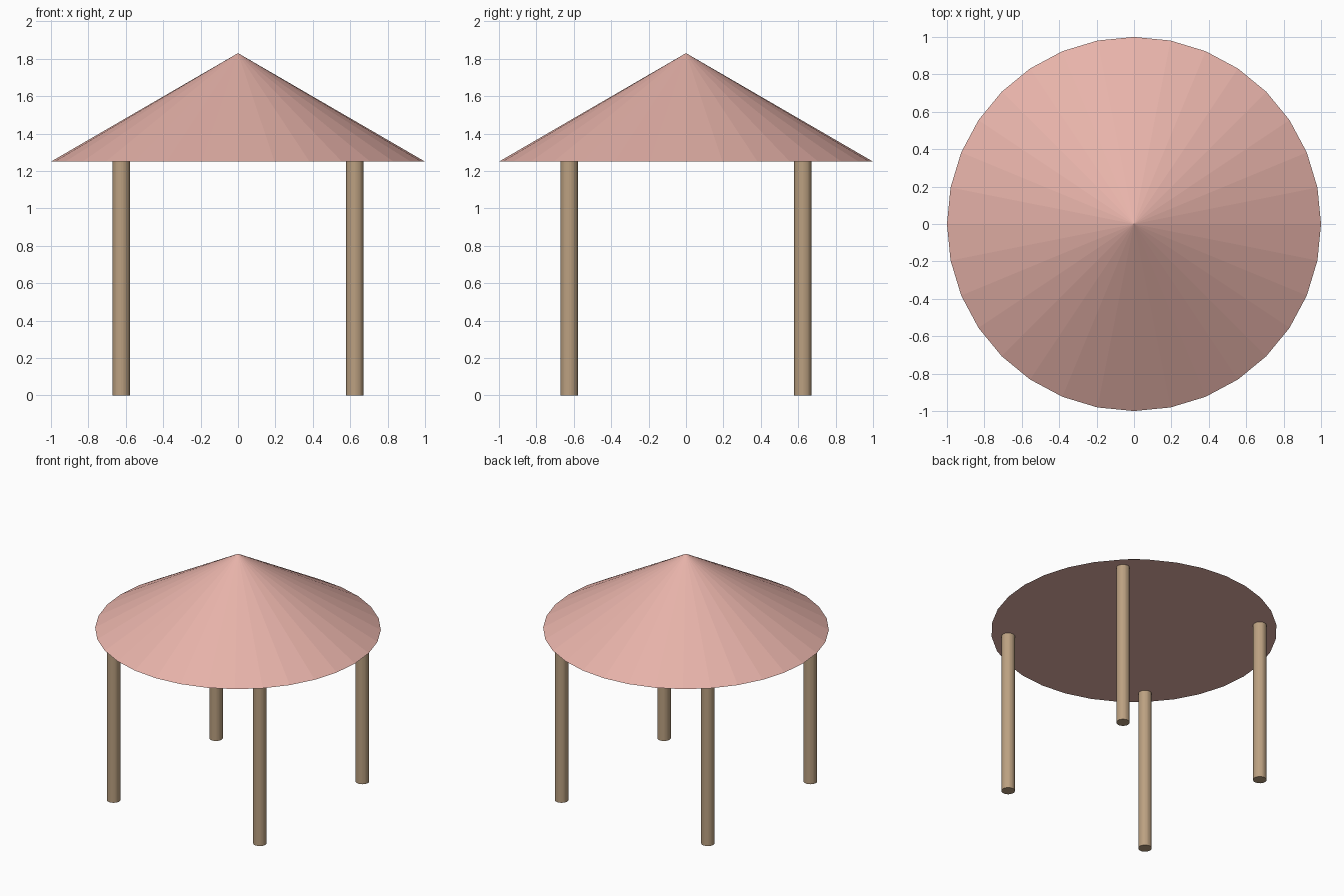
import bpy

if "Cube" in bpy.data.objects:
    bpy.data.objects.remove(bpy.data.objects["Cube"], do_unlink=True)

SIDES = 32
POST_HEIGHT = 1.25
POST_RADIUS = 0.047
POST_OFFSET = 0.625
ROOF_HEIGHT = 0.58


def make_material(name, color):
    mat = bpy.data.materials.new(name)
    mat.use_nodes = True
    mat.diffuse_color = color
    for node in mat.node_tree.nodes:
        if node.type == "BSDF_PRINCIPLED":
            node.inputs["Base Color"].default_value = color
    return mat


def finish(name, mat):
    obj = bpy.context.object
    obj.name = name
    obj.data.name = name
    obj.data.materials.append(mat)


roof_pink = make_material("dusty pink", (0.8, 0.45, 0.4, 1))
post_tan = make_material("tan wood", (0.5, 0.355, 0.22, 1))

# Conical roof with a flat underside
bpy.ops.mesh.primitive_cone_add(
    vertices=SIDES, radius1=1, radius2=0, depth=ROOF_HEIGHT,
    location=(0, 0, POST_HEIGHT + ROOF_HEIGHT / 2))
finish("roof", roof_pink)

# Four round corner posts
for y_name, y in (("front", -POST_OFFSET), ("back", POST_OFFSET)):
    for x_name, x in (("right", -POST_OFFSET), ("left", POST_OFFSET)):
        bpy.ops.mesh.primitive_cylinder_add(
            vertices=SIDES, radius=POST_RADIUS, depth=POST_HEIGHT,
            location=(x, y, POST_HEIGHT / 2))
        finish(f"{y_name}_{x_name}_post", post_tan)
